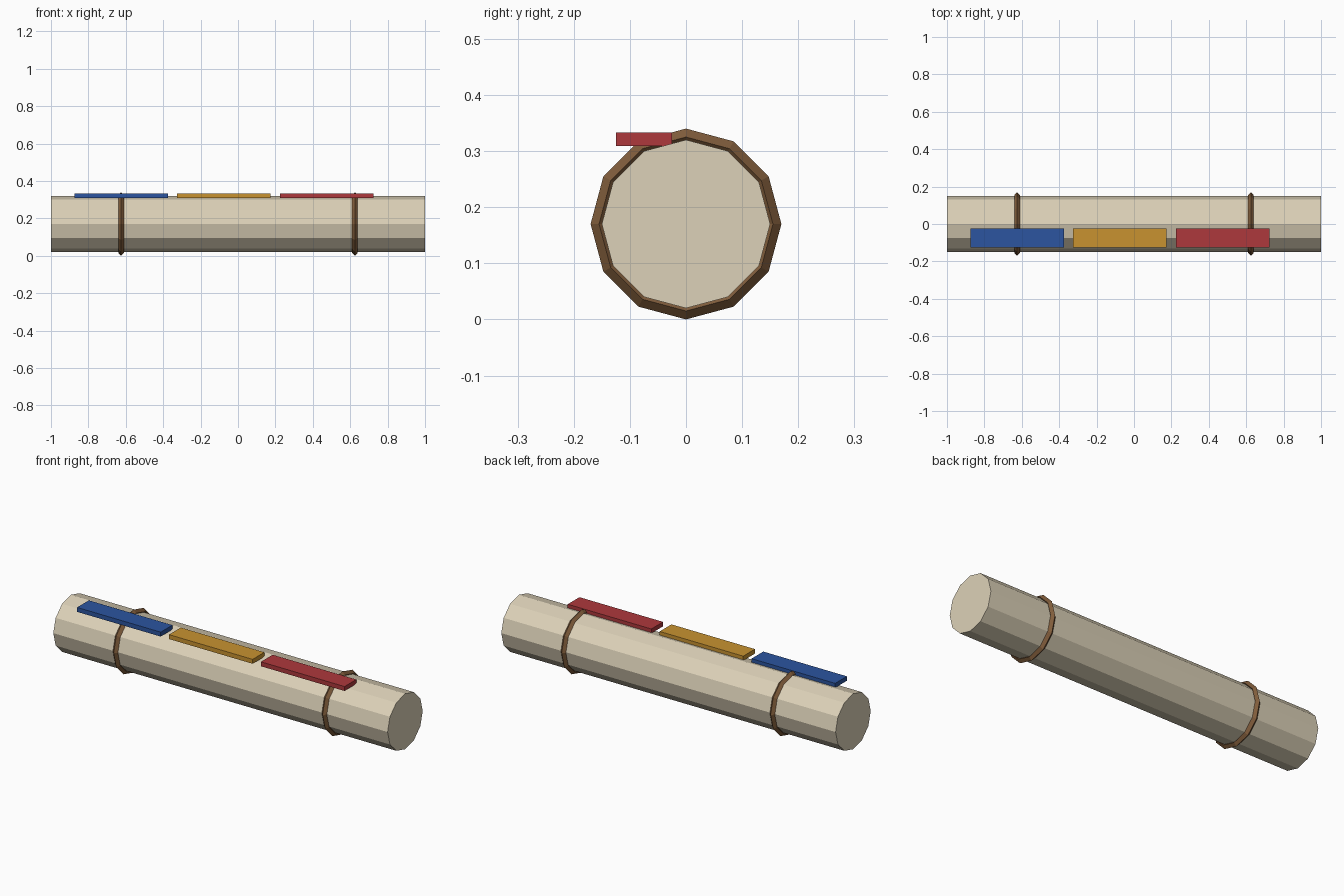
import bpy, bmesh
from math import sin, cos, pi

if "Cube" in bpy.data.objects:
    bpy.data.objects.remove(bpy.data.objects["Cube"])

SIDES = 12
AXIS_Z = 0.17


def make(name, bm, color):
    bmesh.ops.recalc_face_normals(bm, faces=bm.faces)
    mesh = bpy.data.meshes.new(name)
    bm.to_mesh(mesh)
    bm.free()
    mat = bpy.data.materials.new(name + "_material")
    mat.diffuse_color = (*color, 1)
    mat.use_nodes = True
    mat.node_tree.nodes["Principled BSDF"].inputs["Base Color"].default_value = mat.diffuse_color
    mesh.materials.append(mat)
    obj = bpy.data.objects.new(name, mesh)
    bpy.context.collection.objects.link(obj)
    return obj


def loop(bm, x, r):
    """Twelve-sided ring of vertices around the x axis, one vertex on top."""
    return [bm.verts.new((x, r * sin(2 * pi * i / SIDES), AXIS_Z + r * cos(2 * pi * i / SIDES)))
            for i in range(SIDES)]


def bridge(bm, a, b):
    for i in range(SIDES):
        j = (i + 1) % SIDES
        bm.faces.new((a[i], a[j], b[j], b[i]))


# Rolled body with flat end caps
bm = bmesh.new()
left, right = loop(bm, -1, 0.15), loop(bm, 1, 0.15)
bridge(bm, left, right)
bm.faces.new(left)
bm.faces.new(right)
make("roll", bm, (0.72, 0.64, 0.48))

# Diamond-section binding cords
for side, x in (("left", -0.625), ("right", 0.625)):
    bm = bmesh.new()
    profile = ((0, 0.17), (0.015, 0.155), (0, 0.14), (-0.015, 0.155))
    loops = [loop(bm, x + dx, r) for dx, r in profile]
    for k in range(4):
        bridge(bm, loops[k], loops[(k + 1) % 4])
    make("cord_" + side, bm, (0.22, 0.11, 0.045))

# Coloured strips along the top front edge
strips = (("blue", (0.025, 0.09, 0.35)),
          ("yellow", (0.58, 0.29, 0.03)),
          ("red", (0.42, 0.04, 0.045)))
for i, (label, color) in enumerate(strips):
    bm = bmesh.new()
    bmesh.ops.create_cube(bm, size=1)
    bmesh.ops.scale(bm, vec=(0.5, 0.1, 0.024), verts=bm.verts)
    bmesh.ops.translate(bm, vec=(-0.625 + 0.55 * i, -0.075, 0.321), verts=bm.verts)
    make("strip_" + label, bm, color)
